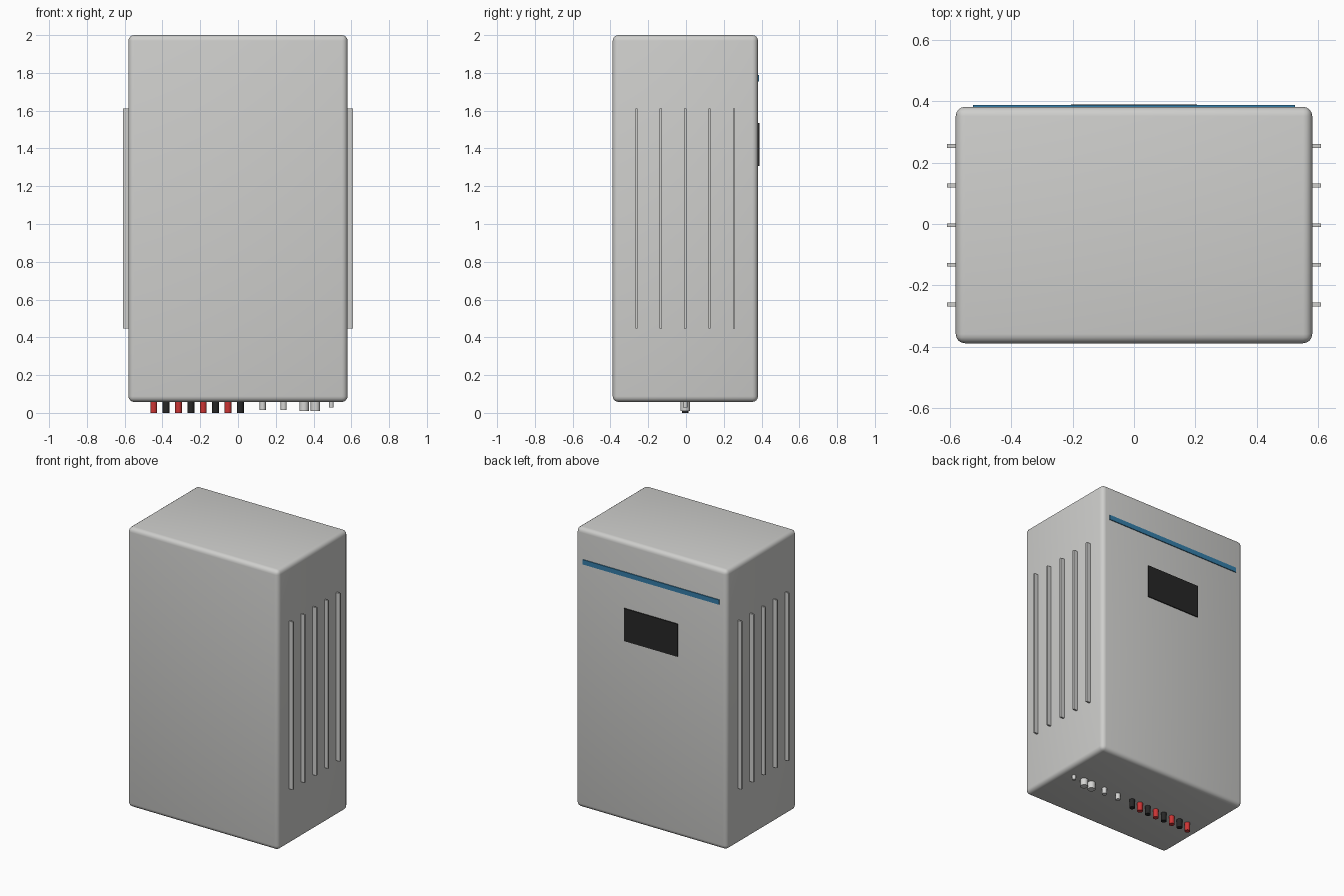
import bpy, math

if "Cube" in bpy.data.objects:
    bpy.data.objects.remove(bpy.data.objects["Cube"])

Y0 = -0.004  # depth centre of the cabinet


def material(name, rgb):
    m = bpy.data.materials.new(name)
    m.diffuse_color = (*rgb, 1.0)
    m.use_nodes = True
    m.node_tree.nodes["Principled BSDF"].inputs["Base Color"].default_value = m.diffuse_color
    return m


grey = material("light_grey", (0.62, 0.62, 0.605))
metal = material("pale_metal", (0.66, 0.66, 0.65))
blue = material("blue", (0.035, 0.21, 0.40))
black = material("black", (0.02, 0.02, 0.02))
red = material("red", (0.60, 0.035, 0.035))


def box(name, lo, hi, mat, bevel=0, segments=3):
    """Box between two corners with optional rounded edges."""
    bpy.ops.mesh.primitive_cube_add(size=1, location=[(a + b) / 2 for a, b in zip(lo, hi)])
    ob = bpy.context.object
    ob.name = name
    ob.scale = [b - a for a, b in zip(lo, hi)]
    bpy.ops.object.transform_apply(location=False, rotation=False, scale=True)
    ob.data.materials.append(mat)
    if bevel:
        mod = ob.modifiers.new("rounding", 'BEVEL')
        mod.width, mod.segments = bevel, segments
        bpy.ops.object.modifier_apply(modifier=mod.name)
        bpy.ops.object.shade_smooth_by_angle(angle=math.radians(35))
    return ob


def plug(name, x, radius, bottom, mat):
    """Round connector hanging below the cabinet floor."""
    top = 0.07
    bpy.ops.mesh.primitive_cylinder_add(vertices=24, radius=radius, depth=top - bottom,
                                        location=(x, Y0, (top + bottom) / 2))
    ob = bpy.context.object
    ob.name = name
    ob.data.materials.append(mat)
    bpy.ops.object.shade_smooth_by_angle(angle=math.radians(35))


# Cabinet
box("cabinet", (-0.58, -0.388, 0.058), (0.58, 0.381, 2.0), grey, 0.03, 4)

# Accent strip and display on the rear-facing panel
box("accent_strip", (-0.523, 0.379, 1.755), (0.523, 0.387, 1.788), blue)
box("display", (-0.205, 0.379, 1.308), (0.205, 0.388, 1.535), black)

# Cooling fins on both sides
for side, label in ((-1, "left"), (1, "right")):
    for i in range(5):
        y = Y0 + (i - 2) * 0.129
        x0, x1 = sorted((side * 0.575, side * 0.609))
        box(f"{label}_fin_{i + 1}", (x0, y - 0.006, 0.446), (x1, y + 0.006, 1.612), grey)

# Power connectors, alternating red and black
for i in range(8):
    plug(f"power_connector_{i + 1}", -0.446 + i * 0.0655, 0.018, 0.0, (red, black)[i % 2])

# Small grey cable glands and ports
for i, (x, r, bottom) in enumerate(((0.131, 0.016, 0.015), (0.242, 0.016, 0.015),
                                    (0.35, 0.025, 0.01), (0.41, 0.025, 0.01),
                                    (0.494, 0.012, 0.028))):
    plug(f"cable_gland_{i + 1}", x, r, bottom, metal)
